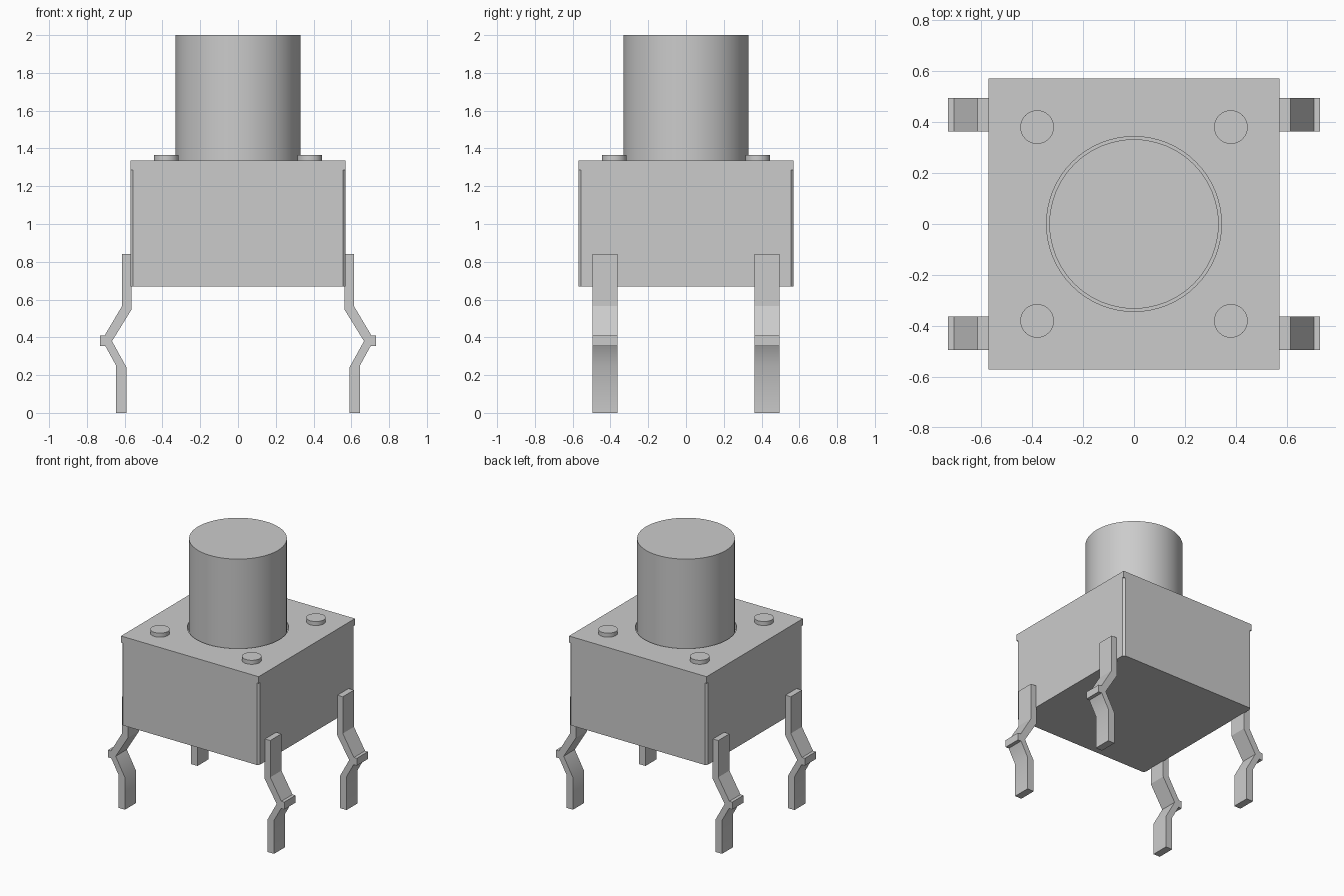
import bpy
import bmesh
import math

old = bpy.data.objects.get("Cube")
if old:
    bpy.data.objects.remove(old)

GREY = (0.6, 0.6, 0.6, 1.0)
mat = bpy.data.materials.new("plain grey")
mat.use_nodes = True
mat.diffuse_color = GREY
mat.node_tree.nodes["Principled BSDF"].inputs["Base Color"].default_value = GREY


def finish(bm, name, angle=None):
    """Turn a bmesh into a grey object, smooth below the given angle."""
    bmesh.ops.recalc_face_normals(bm, faces=bm.faces)
    mesh = bpy.data.meshes.new(name)
    bm.to_mesh(mesh)
    bm.free()
    mesh.materials.append(mat)
    obj = bpy.data.objects.new(name, mesh)
    bpy.context.collection.objects.link(obj)
    if angle:
        bpy.ops.object.select_all(action="DESELECT")
        obj.select_set(True)
        bpy.context.view_layer.objects.active = obj
        bpy.ops.object.shade_smooth_by_angle(angle=math.radians(angle))
    return obj


def prism(bm, points, vector):
    """Extrude a closed outline along a vector."""
    face = bm.faces.new([bm.verts.new(p) for p in points])
    out = bmesh.ops.extrude_face_region(bm, geom=[face], use_keep_orig=True)
    moved = [v for v in out["geom"] if isinstance(v, bmesh.types.BMVert)]
    bmesh.ops.translate(bm, verts=moved, vec=vector)


def box(half, z0, z1):
    bm = bmesh.new()
    corners = [(-half, -half, z0), (half, -half, z0), (half, half, z0), (-half, half, z0)]
    prism(bm, corners, (0, 0, z1 - z0))
    return bm


def cylinder(name, x, y, radius, z0, z1, sides=64):
    bm = bmesh.new()
    ring = [2 * math.pi * i / sides for i in range(sides)]
    prism(bm, [(x + radius * math.cos(a), y + radius * math.sin(a), z0) for a in ring],
          (0, 0, z1 - z0))
    return finish(bm, name, 30)


HALF = 0.57
SEAM, TOP = 1.285, 1.335

# Housing with narrow chamfered vertical corners
bm = box(HALF, 0.67, SEAM)
upright = [e for e in bm.edges if abs(e.verts[0].co.z - e.verts[1].co.z) > 0.1]
bmesh.ops.bevel(bm, geom=upright, offset=0.015, segments=1, affect="EDGES")
finish(bm, "housing")

# Cover plate with a round opening for the button
cover = finish(box(HALF, SEAM, TOP), "cover_plate")
cutter = cylinder("opening_cutter", 0, 0, 0.343, SEAM - 0.1, TOP + 0.1)
cutter.hide_render = True
cutter.hide_viewport = True
cut = cover.modifiers.new("opening", "BOOLEAN")
cut.operation = "DIFFERENCE"
cut.solver = "EXACT"
cut.object = cutter

# Push button
cylinder("button", 0, 0, 0.332, SEAM, 2.0)

# Bent pin outline on the left side, mirrored for the right
PIN = [(0.565, 0.84), (0.614, 0.84), (0.614, 0.565), (0.706, 0.41), (0.73, 0.41),
       (0.73, 0.355), (0.703, 0.355), (0.645, 0.25), (0.645, 0), (0.59, 0),
       (0.59, 0.24), (0.667, 0.38), (0.565, 0.545)]

for sx, side in ((1, "left"), (-1, "right")):
    for sy, end in ((-1, "front"), (1, "back")):
        bm = bmesh.new()
        prism(bm, [(sx * x, sy * 0.363, z) for x, z in PIN], (0, sy * 0.132, 0))
        finish(bm, f"{end}_{side}_pin", 30.3)
        cylinder(f"{end}_{side}_rivet", sx * 0.38, sy * 0.38, 0.066, TOP - 0.01, 1.365, 32)
